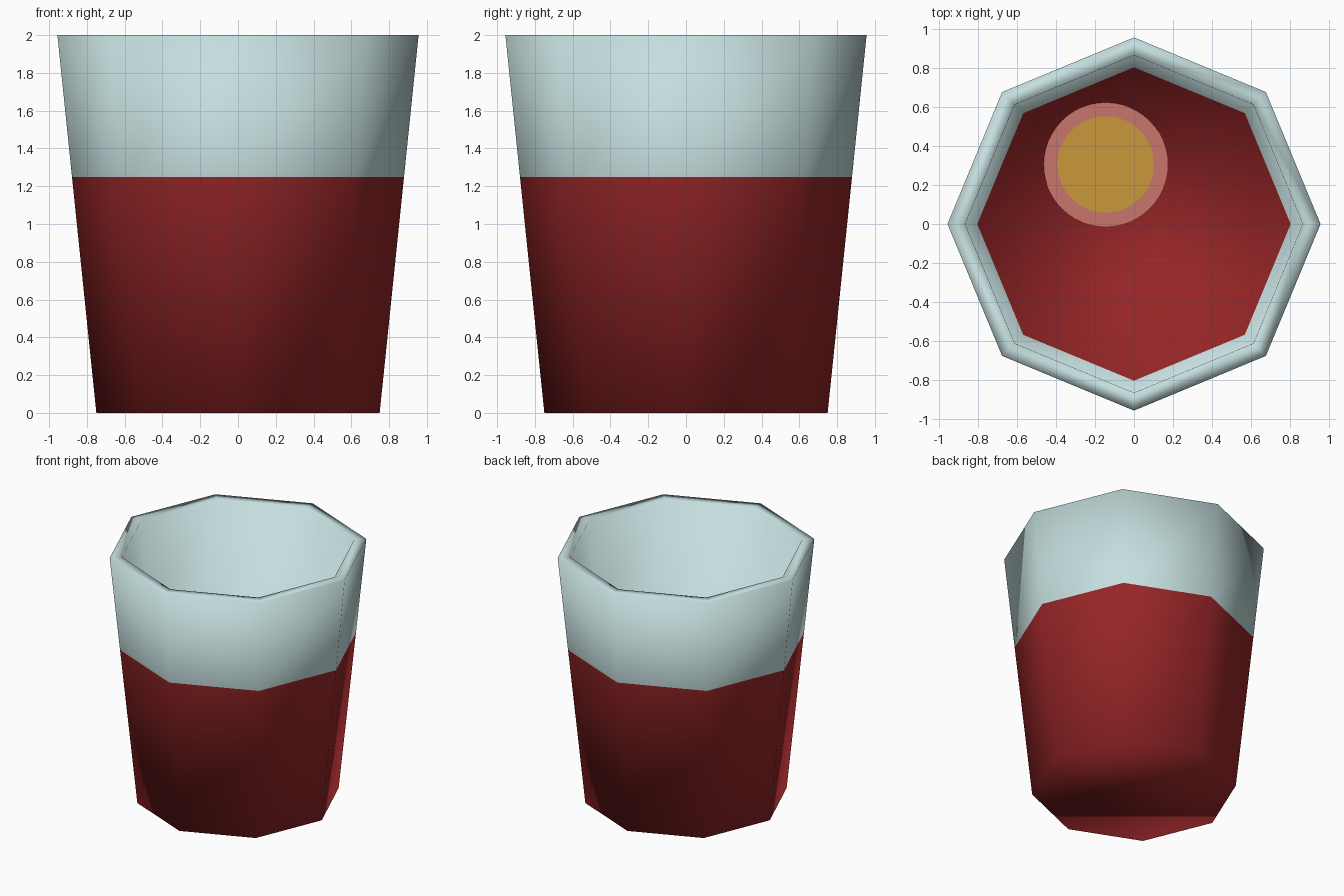
import bpy, bmesh, math

if "Cube" in bpy.data.objects:
    bpy.data.objects.remove(bpy.data.objects["Cube"])

SIDES = 8


def material(name, rgb):
    m = bpy.data.materials.new(name)
    m.diffuse_color = (*rgb, 1)
    m.use_nodes = True
    m.node_tree.nodes["Principled BSDF"].inputs["Base Color"].default_value = m.diffuse_color
    return m


pale = material("pale_glass", (0.56, 0.73, 0.73))
red = material("red_drink", (0.305, 0.0185, 0.020))
pink = material("pink_rind", (0.578, 0.181, 0.150))
gold = material("gold_fruit", (0.578, 0.314, 0.045))


def finish(bm, name, mats):
    me = bpy.data.meshes.new(name)
    bm.to_mesh(me)
    bm.free()
    for m in mats:
        me.materials.append(m)
    ob = bpy.data.objects.new(name, me)
    bpy.context.collection.objects.link(ob)
    return ob


def ring(bm, r, z, n=SIDES, cx=0, cy=0):
    return [bm.verts.new((cx + r * math.cos(2 * math.pi * i / n),
                          cy + r * math.sin(2 * math.pi * i / n), z)) for i in range(n)]


# Glass: octagonal profile up the outside, over the rim and down to the drink
profile = [(0.75, 0), (0.879, 1.25), (0.956, 2), (0.865, 2), (0.803, 1.25)]
bm = bmesh.new()
rings = [ring(bm, r, z) for r, z in profile]
for k in range(len(rings) - 1):
    a, b = rings[k], rings[k + 1]
    for i in range(SIDES):
        j = (i + 1) % SIDES
        f = bm.faces.new((a[i], a[j], b[j], b[i]))
        f.material_index = 1 if k == 0 else 0   # lower outside is red
# Base and drink surface
for cap in (rings[0][::-1], rings[-1]):
    bm.faces.new(cap).material_index = 1
for f in bm.faces:
    f.smooth = True
finish(bm, "glass", [pale, red])


# Round fruit slice lying on the drink, as two thin plates
def plate(name, r, z, mat):
    bm = bmesh.new()
    bm.faces.new(ring(bm, r, z, 48, -0.145, 0.305))
    finish(bm, name, [mat])


plate("slice_rind", 0.318, 1.253, pink)
plate("slice_flesh", 0.247, 1.256, gold)
